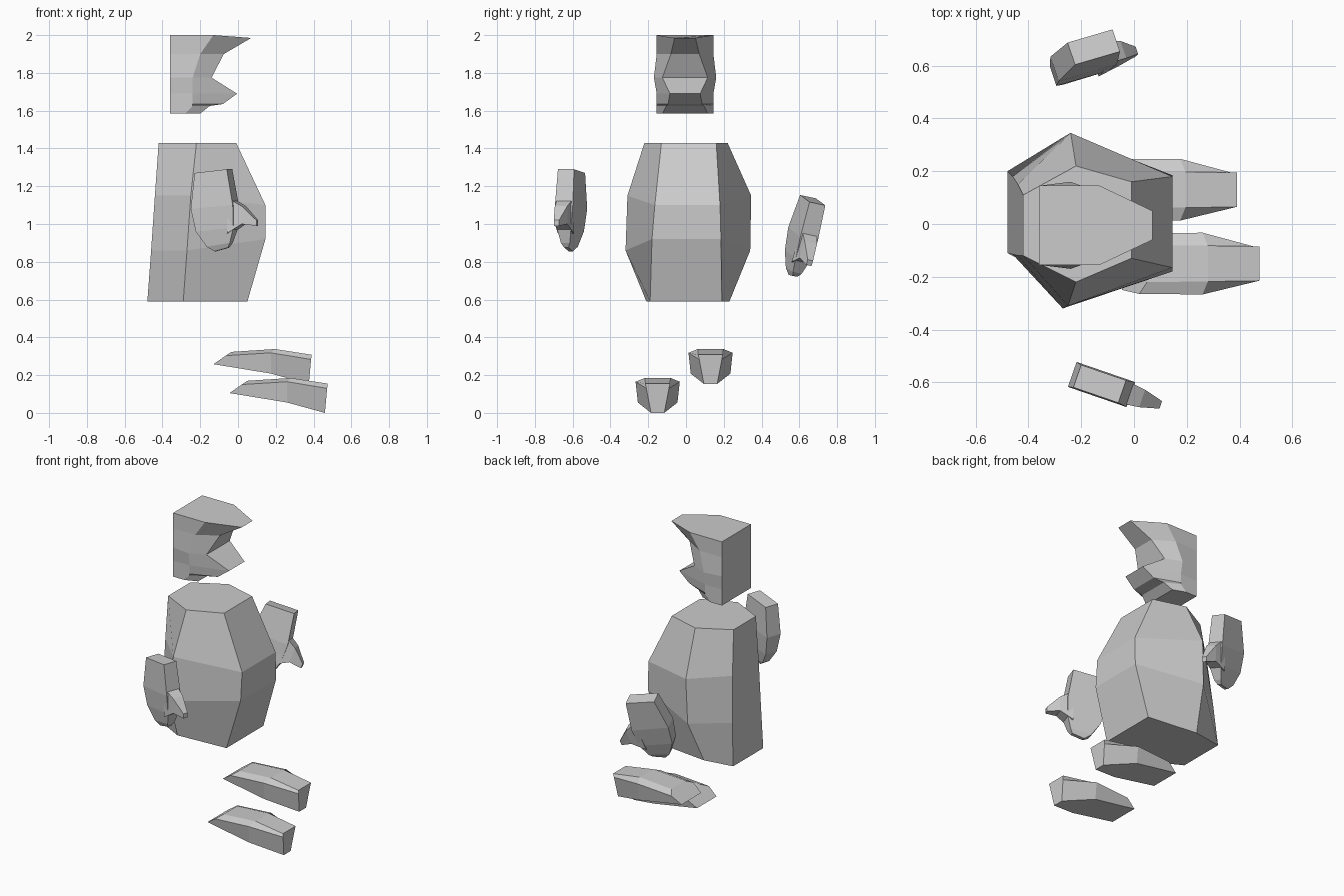
import bpy, bmesh
from math import radians
from mathutils import Matrix, Euler

if "Cube" in bpy.data.objects:
    bpy.data.objects.remove(bpy.data.objects["Cube"])


def loft(bm, rings):
    """Skin closed rings of equal point count and cap both ends."""
    vs = [[bm.verts.new(p) for p in r] for r in rings]
    n = len(vs[0])
    for a, b in zip(vs, vs[1:]):
        for i in range(n):
            j = (i + 1) % n
            bm.faces.new((a[i], a[j], b[j], b[i]))
    bm.faces.new(vs[0][::-1])
    bm.faces.new(vs[-1])


def make(name, *lofts, matrix=None):
    bm = bmesh.new()
    for rings in lofts:
        loft(bm, rings)
    if matrix:
        bm.transform(matrix)
    bmesh.ops.recalc_face_normals(bm, faces=bm.faces)
    me = bpy.data.meshes.new(name)
    bm.to_mesh(me)
    bm.free()
    ob = bpy.data.objects.new(name, me)
    bpy.context.collection.objects.link(ob)
    return ob


def mirrored(half):
    """Close a ring from its +y half."""
    return half + [(x, -y, z) for x, y, z in reversed(half)]


# Torso: slightly skewed six-sided barrel; ring order back, side, front (+y), front, side, back (-y)
torso = [
    [(-.48, .20, .59), (-.29, .23, .59), (.05, .19, .59),
     (.05, -.19, .59), (-.29, -.21, .59), (-.48, -.11, .59)],
    [(-.46, .18, .86), (-.25, .34, .86), (.145, .185, .92),
     (.145, -.18, .92), (-.27, -.32, .86), (-.46, -.115, .86)],
    [(-.44, .15, 1.15), (-.24, .345, 1.15), (.145, .18, 1.10),
     (.145, -.165, 1.10), (-.25, -.31, 1.15), (-.44, -.12, 1.15)],
    [(-.42, .11, 1.43), (-.22, .22, 1.43), (-.01, .16, 1.43),
     (-.01, -.13, 1.43), (-.22, -.22, 1.43), (-.42, -.12, 1.43)],
]
make("torso", torso)

# Head with brim and nose: z, side x, side y, front x, front half width
head_rows = [
    (1.585, -.28, .15, -.20, .12),
    (1.625, -.24, .15, -.15, .10),
    (1.635, -.24, .15, -.08, .09),
    (1.69, -.24, .15, -.005, .08),
    (1.775, -.24, .165, -.14, .12),
    (1.90, -.20, .15, -.075, .075),
    (1.995, -.13, .15, .07, .055),
]
head = [mirrored([(-.36, .15, 2 if z > 1.95 else z), (sx, sy, 2 if z > 1.95 else z),
                  (fx, fy, min(z, 1.985))])
        for z, sx, sy, fx, fy in head_rows]
make("head", head, matrix=Matrix.Translation((0, -.005, 0)))

# Mittens: palm rows (z, back, front, half thickness) and a tapered thumb
palm = [[(a, t, z - .01), (b, t, z + .01), (b, -t, z + .01), (a, -t, z - .01)]
        for z, a, b, t in [(.20, -.09, .09, .045), (.01, -.11, .125, .05),
                           (-.11, -.085, .125, .04), (-.19, -.03, .10, .025),
                           (-.215, .01, .085, .012)]]
thumb = [[(x, t, lo), (x, t, hi), (x, -t, hi), (x, -t, lo)]
         for x, t, lo, hi in [(.09, .045, -.13, .06), (.17, .035, -.08, .015),
                              (.245, .015, -.09, -.06)]]
for name, loc, rot in [("right_mitten", (-.13, -.606, 1.08), (0, 0, -19)),
                       ("left_mitten", (-.20, .615, .94), (-12, 18, 15))]:
    m = Matrix.Translation(loc) @ Euler([radians(a) for a in rot]).to_matrix().to_4x4()
    make(name, palm, thumb, matrix=m)

# Feet: heel, middle and toe sections
foot = [
    mirrored([(.05, .07, .17), (.02, .115, .15), (-.045, .10, .105)]),
    mirrored([(.28, .068, .185), (.26, .117, .165), (.26, .105, .055)]),
    mirrored([(.475, .065, .155), (.472, .06, .13), (.46, .035, 0)]),
]
make("right_foot", foot, matrix=Matrix.Translation((0, -.15, 0)))
make("left_foot", foot, matrix=Matrix.Translation((-.085, .13, .153)))
